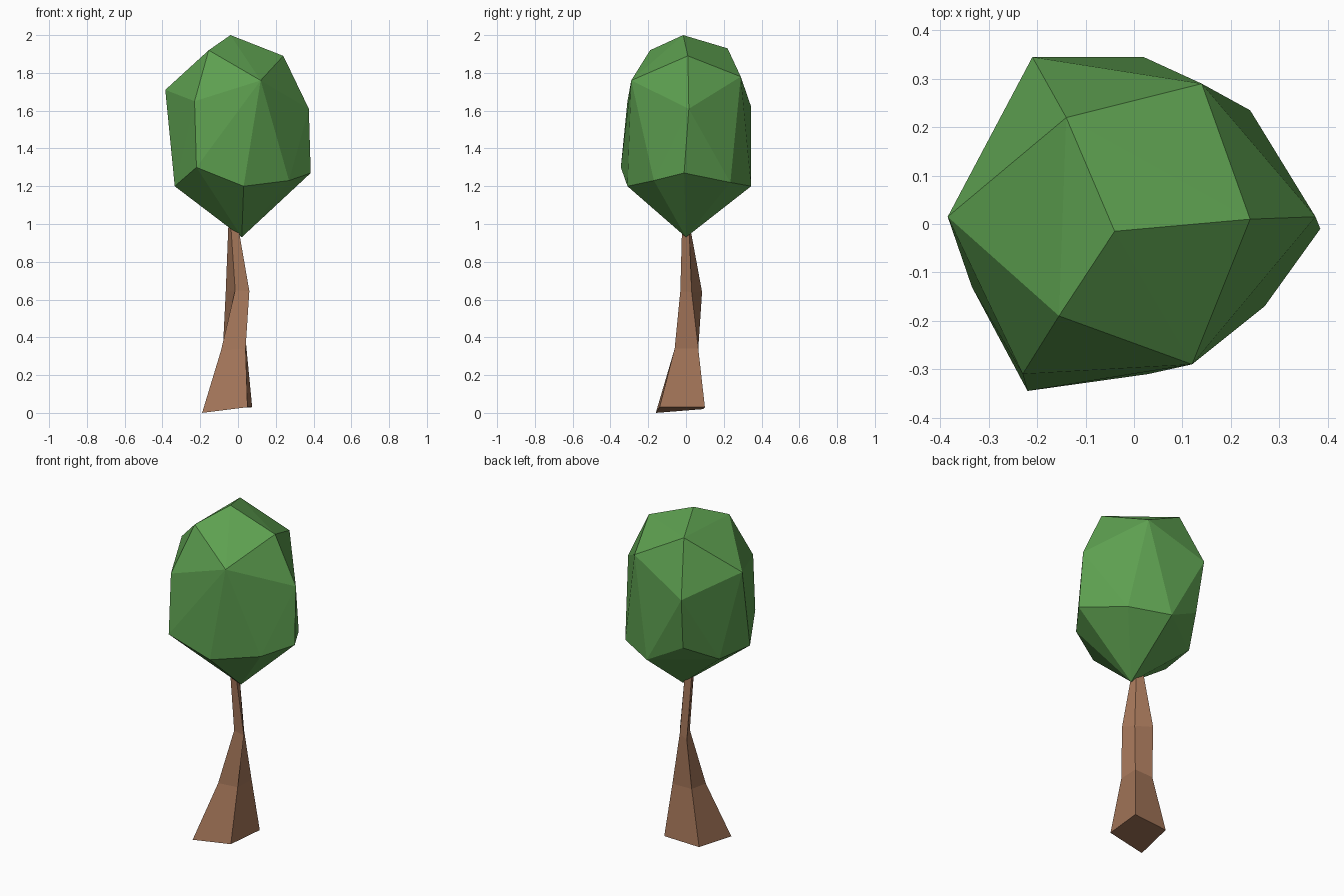
import bpy, bmesh


def finish(bm, name, color):
    """Turn a bmesh into a flat-shaded coloured object."""
    bmesh.ops.recalc_face_normals(bm, faces=bm.faces)
    mesh = bpy.data.meshes.new(name)
    bm.to_mesh(mesh)
    bm.free()
    mat = bpy.data.materials.new(name + "_color")
    mat.diffuse_color = (*color, 1)
    mesh.materials.append(mat)
    obj = bpy.data.objects.new(name, mesh)
    bpy.context.collection.objects.link(obj)
    return obj


# Crown: faceted hull, a stretched irregular dodecahedron
crown_points = [
    (-0.04, -0.015, 2.0),
    (-0.155, -0.19, 1.92), (-0.14, 0.22, 1.93), (0.24, 0.01, 1.89),
    (-0.385, 0.015, 1.71), (0.12, -0.29, 1.76), (0.14, 0.29, 1.78),
    (-0.23, -0.31, 1.65), (-0.21, 0.345, 1.62), (0.375, 0.015, 1.61),
    (0.385, -0.01, 1.27), (0.27, -0.17, 1.23), (0.24, 0.235, 1.22),
    (0.03, -0.31, 1.20), (-0.22, -0.345, 1.30), (0.02, 0.345, 1.20),
    (-0.335, -0.13, 1.20), (-0.30, 0.11, 1.20), (-0.19, 0.30, 1.31),
    (0.02, 0.0, 0.93),
]
bm = bmesh.new()
for p in crown_points:
    bm.verts.new(p)
bmesh.ops.convex_hull(bm, input=bm.verts)
finish(bm, "crown", (0.11, 0.35, 0.08))

# Trunk: crooked four-sided loft (front-left, front-right, back-right, back-left)
rings = [
    [(-0.19, -0.16, 0.0), (0.05, -0.14, 0.03), (0.075, 0.10, 0.03), (-0.15, 0.09, 0.02)],
    [(-0.09, -0.06, 0.33), (0.04, -0.06, 0.34), (0.045, 0.065, 0.34), (-0.08, 0.06, 0.34)],
    [(-0.015, -0.015, 0.65), (0.06, -0.03, 0.645), (0.02, 0.03, 0.64), (-0.065, 0.085, 0.64)],
    [(-0.04, -0.02, 1.02), (-0.005, -0.02, 1.02), (-0.005, 0.015, 1.02), (-0.05, 0.015, 1.02)],
]
bm = bmesh.new()
loops = [[bm.verts.new(p) for p in ring] for ring in rings]
for low, high in zip(loops, loops[1:]):
    for i in range(4):
        j = (i + 1) % 4
        bm.faces.new((low[i], low[j], high[j], high[i]))
bm.faces.new(loops[0][::-1])
bm.faces.new(loops[-1])
finish(bm, "trunk", (0.37, 0.18, 0.10))
